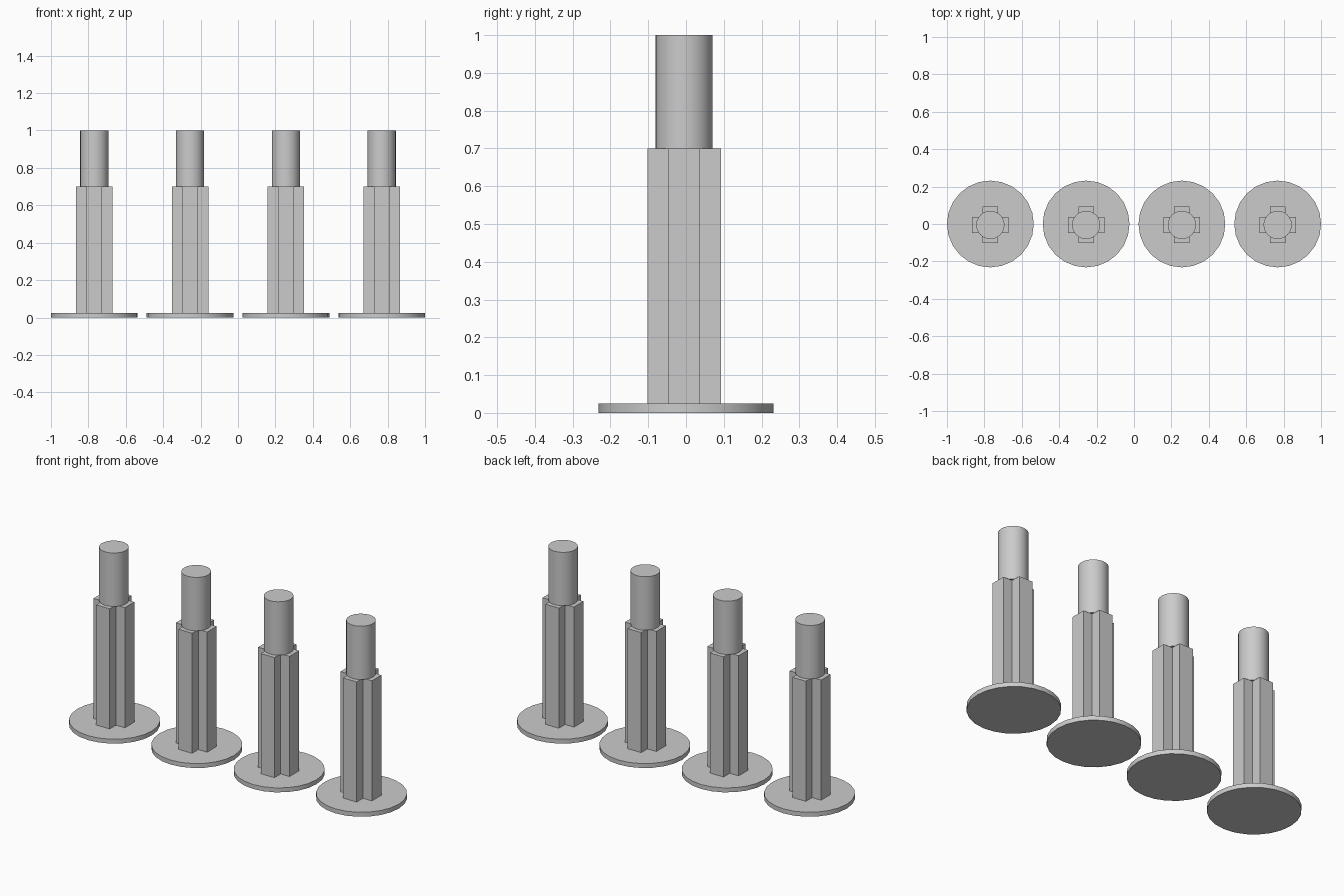
import bpy
import bmesh
import math

cube = bpy.data.objects.get("Cube")
if cube:
    bpy.data.objects.remove(cube, do_unlink=True)

SPACING = 0.512
SHIFT_Y = -0.005  # the stem sits slightly off the disc centre

grey = bpy.data.materials.new("plain grey")
grey.use_nodes = True
colour = (0.6, 0.6, 0.6, 1)
grey.diffuse_color = colour
grey.node_tree.nodes["Principled BSDF"].inputs["Base Color"].default_value = colour


def prism(name, outline, x, y, bottom, top, smooth=False):
    """Extrude a closed outline upwards into a capped solid."""
    bm = bmesh.new()
    base = bm.faces.new([bm.verts.new((px, py, bottom)) for px, py in outline])
    grown = bmesh.ops.extrude_face_region(bm, geom=[base], use_keep_orig=True)
    verts = [v for v in grown["geom"] if isinstance(v, bmesh.types.BMVert)]
    bmesh.ops.translate(bm, verts=verts, vec=(0, 0, top - bottom))
    bmesh.ops.recalc_face_normals(bm, faces=bm.faces[:])
    mesh = bpy.data.meshes.new(name)
    bm.to_mesh(mesh)
    bm.free()
    mesh.materials.append(grey)
    obj = bpy.data.objects.new(name, mesh)
    obj.location = (x, y, 0)
    bpy.context.collection.objects.link(obj)
    if smooth:
        bpy.ops.object.select_all(action="DESELECT")
        obj.select_set(True)
        bpy.context.view_layer.objects.active = obj
        bpy.ops.object.shade_smooth_by_angle(angle=math.radians(30))
    return obj


def circle(radius, sides):
    return [(radius * math.sin(math.tau * i / sides),
             radius * math.cos(math.tau * i / sides)) for i in range(sides)]


def cross(reach, half):
    """Plus-shaped outline: one arm's corners, turned four times."""
    points = []
    for turn in range(4):
        c, s = round(math.cos(turn * math.pi / 2)), round(math.sin(turn * math.pi / 2))
        for px, py in ((reach, -half), (reach, half), (half, half)):
            points.append((c * px - s * py, s * px + c * py))
    return points


# Four identical pegs in a row
for i in range(4):
    x = (i - 1.5) * SPACING
    n = i + 1
    prism(f"base_disc_{n}", circle(0.232, 24), x, 0, 0, 0.025, smooth=True)
    prism(f"cross_stem_{n}", cross(0.0975, 0.042), x, SHIFT_Y, 0.025, 0.7)
    prism(f"top_pin_{n}", circle(0.0755, 24), x, SHIFT_Y, 0.7, 1.0, smooth=True)
